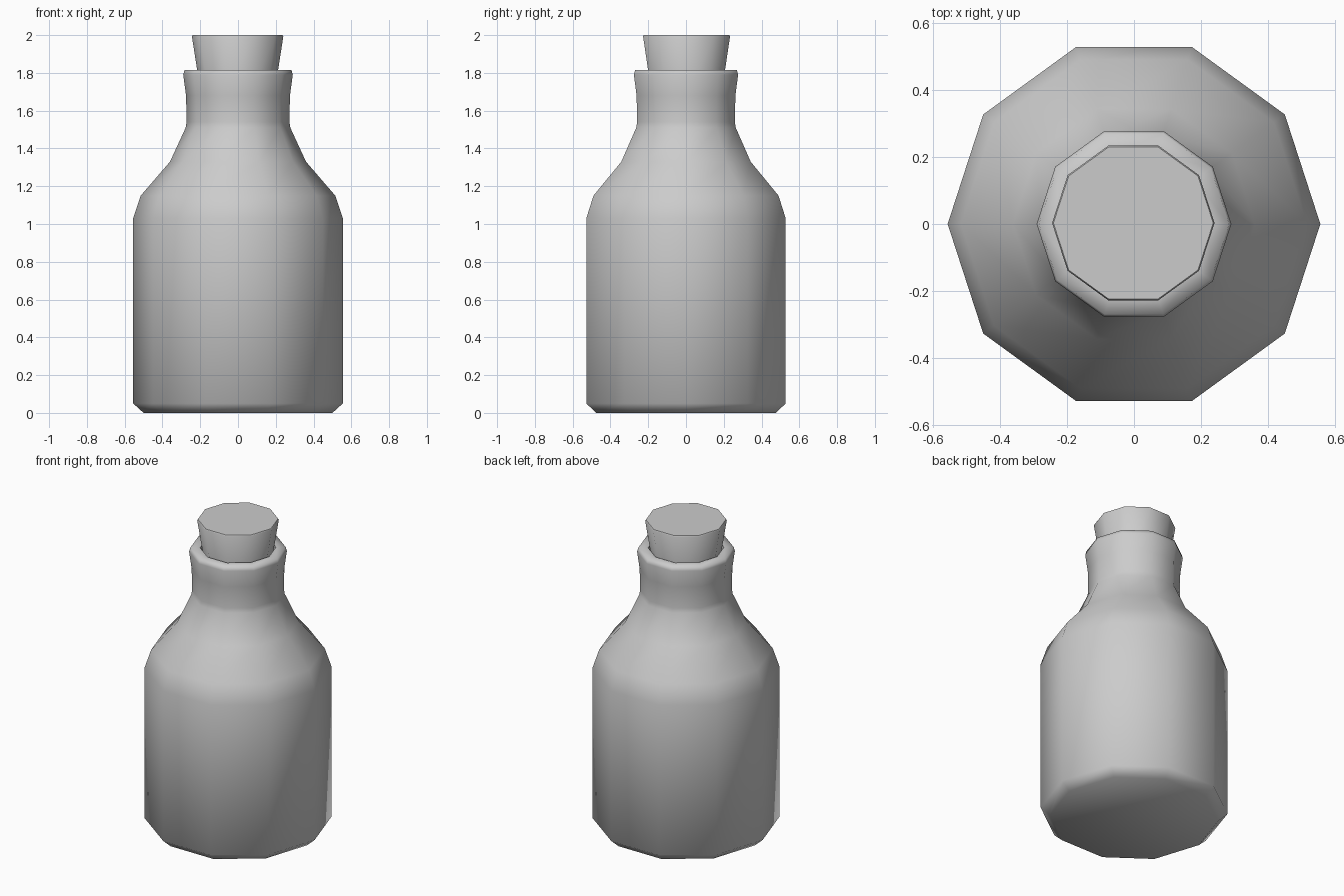
import bpy
import bmesh
from math import cos, sin, pi, radians

SIDES = 10

if "Cube" in bpy.data.objects:
    bpy.data.objects.remove(bpy.data.objects["Cube"], do_unlink=True)

grey = bpy.data.materials.new("plain grey")
grey.use_nodes = True
colour = (0.6, 0.6, 0.6, 1)
grey.diffuse_color = colour
grey.node_tree.nodes["Principled BSDF"].inputs["Base Color"].default_value = colour


def lathe(name, profile, smooth_angle):
    """Turn an open (radius, height) profile into a capped ten-sided solid."""
    bm = bmesh.new()
    rings = [[bm.verts.new((r * cos(2 * pi * i / SIDES), r * sin(2 * pi * i / SIDES), z))
              for i in range(SIDES)] for r, z in profile]
    for low, high in zip(rings, rings[1:]):
        for i in range(SIDES):
            j = (i + 1) % SIDES
            bm.faces.new((low[i], low[j], high[j], high[i]))
    bm.faces.new(rings[0][::-1])
    bm.faces.new(rings[-1])
    mesh = bpy.data.meshes.new(name)
    bm.to_mesh(mesh)
    bm.free()
    mesh.materials.append(grey)
    obj = bpy.data.objects.new(name, mesh)
    bpy.context.collection.objects.link(obj)
    bpy.ops.object.select_all(action="DESELECT")
    obj.select_set(True)
    bpy.context.view_layer.objects.active = obj
    bpy.ops.object.shade_smooth_by_angle(angle=radians(smooth_angle))
    return obj


# Bottle: chamfered base, straight wall, sloping shoulder, flared neck, recessed mouth
lathe("bottle", [(0.50, 0), (0.555, 0.05), (0.555, 1.03), (0.515, 1.15),
                 (0.36, 1.33), (0.277, 1.51), (0.272, 1.54), (0.275, 1.68),
                 (0.29, 1.79), (0.283, 1.815), (0.225, 1.815), (0.21, 1.72)], 80)

# Stopper: tapered plug seated in the mouth
stopper = lathe("stopper", [(0.19, 1.66), (0.242, 1.993), (0.238, 2.0)], 50)
stopper.location = (-0.002, 0.003, 0)
